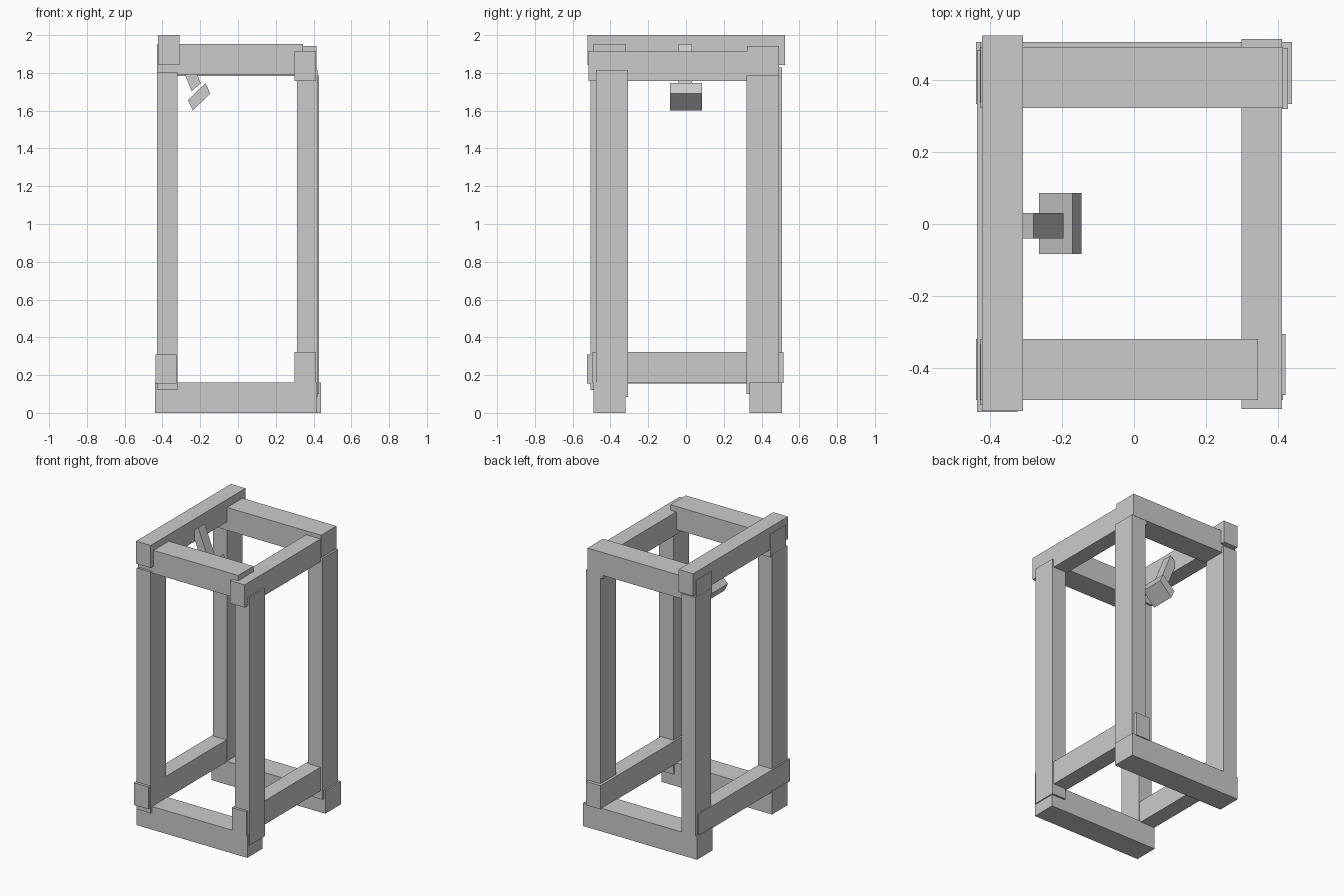
import bpy, bmesh

if "Cube" in bpy.data.objects:
    bpy.data.objects.remove(bpy.data.objects["Cube"])


def prism(name, profile, y0, y1):
    """Extrude an XZ outline along Y into a closed solid."""
    bm = bmesh.new()
    face = bm.faces.new([bm.verts.new((x, y0, z)) for x, z in profile])
    ext = bmesh.ops.extrude_face_region(bm, geom=[face])
    moved = [v for v in ext["geom"] if isinstance(v, bmesh.types.BMVert)]
    bmesh.ops.translate(bm, verts=moved, vec=(0, y1 - y0, 0))
    bmesh.ops.recalc_face_normals(bm, faces=bm.faces)
    mesh = bpy.data.meshes.new(name)
    bm.to_mesh(mesh)
    bm.free()
    obj = bpy.data.objects.new(name, mesh)
    bpy.context.collection.objects.link(obj)
    return obj


def beam(name, x, y, z):
    """Rectangular timber given by its (min, max) extents."""
    return prism(name, [(x[0], z[0]), (x[1], z[0]), (x[1], z[1]), (x[0], z[1])], *y)


# Bottom sleepers, running left to right
beam("front_bottom_beam", (-0.44, 0.415), (-0.49, -0.32), (0, 0.162))
beam("back_bottom_beam", (-0.44, 0.44), (0.335, 0.507), (0, 0.162))

# Lower side beams, resting on the sleepers
beam("left_lower_beam", (-0.438, -0.325), (-0.524, 0.485), (0.155, 0.31))
beam("right_lower_beam", (0.30, 0.412), (-0.495, 0.515), (0.157, 0.322))

# Upright posts, each slightly uneven
beam("front_left_post", (-0.429, -0.321), (-0.505, -0.335), (0.12, 1.805))
beam("front_right_post", (0.312, 0.422), (-0.477, -0.307), (0.083, 1.815))
beam("back_left_post", (-0.429, -0.321), (0.337, 0.507), (0.125, 1.828))
beam("back_right_post", (0.318, 0.429), (0.321, 0.491), (0.10, 1.785))

# Upper frame
beam("front_upper_beam", (-0.428, 0.345), (-0.49, -0.321), (1.792, 1.954))
beam("back_upper_beam", (-0.428, 0.416), (0.323, 0.493), (1.783, 1.943))
beam("left_upper_beam", (-0.423, -0.31), (-0.521, 0.525), (1.843, 2.0))
beam("right_upper_beam", (0.30, 0.412), (-0.516, 0.488), (1.757, 1.916))

# Slanted arm and angled spray head hanging from the left upper beam
prism("spray_arm", [(-0.28, 1.95), (-0.197, 1.745), (-0.245, 1.703), (-0.328, 1.908)],
      -0.04, 0.031)
prism("spray_head", [(-0.265, 1.655), (-0.172, 1.746), (-0.147, 1.691), (-0.239, 1.601)],
      -0.084, 0.086)
